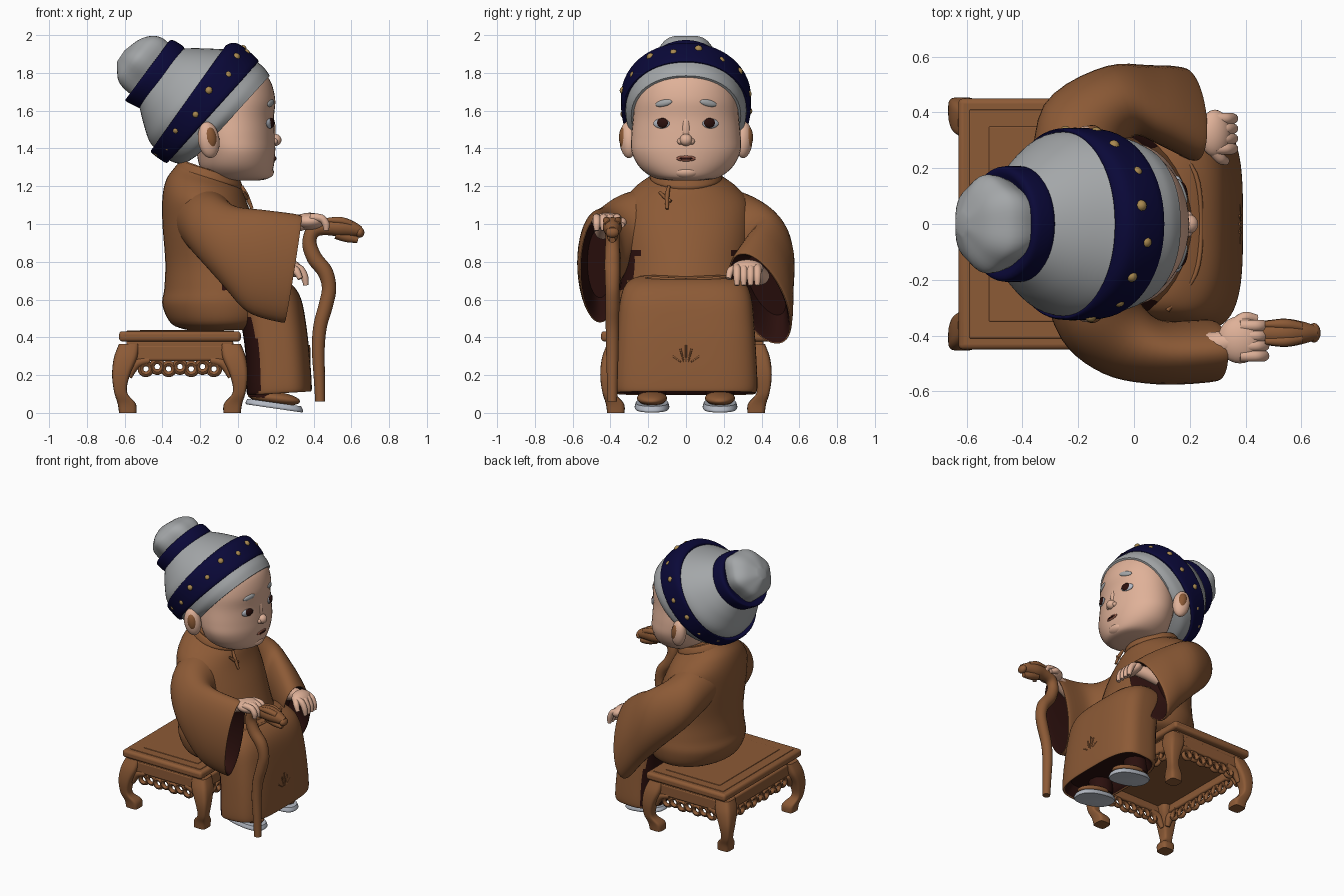
import bpy, bmesh, math
from mathutils import Vector as V

def material(name, col):
    m = bpy.data.materials.new(name)
    m.diffuse_color = (*col, 1)
    return m

BROWN = material("robe brown", (.265, .103, .037))
DARK = material("dark lining", (.024, .005, .004))
SKIN = material("skin", (.74, .44, .315))
HAIR = material("grey hair", (.37, .385, .395))
NAVY = material("navy band", (.003, .0025, .04))
GOLD = material("gold dots", (.40, .25, .08))
SOLE = material("pale sole", (.45, .48, .54))
LIPS = material("lips", (.28, .10, .065))

def ring(p0, p1, w, y=0):
    """Ellipse spanning two xz points, half width w along y."""
    a, b = V((p0[0], y, p0[1])), V((p1[0], y, p1[1]))
    return (a + b) / 2, V((0, w, 0)), (b - a) / 2

def spline(a, b, c, d, t):
    return (b * 2 + (c - a) * t + (a * 2 - b * 5 + c * 4 - d) * t**2 + (b * 3 - a - c * 3 + d) * t**3) / 2

def loft(name, rings, mats, rule=None, pw=1.0, n=40, steps=5, rip=0):
    """Smooth skin over rings (centre, u, v); rule(centre, normal, t) picks the material."""
    mats = mats if isinstance(mats, list) else [mats]
    bm, m, loops, ts, faces = bmesh.new(), len(rings), [], [], []
    for i in range(m - 1):
        q = [rings[max(0, min(m - 1, i + j))] for j in (-1, 0, 1, 2)]
        for k in range(steps + (i == m - 2)):
            c, u, v = [spline(*[r[s] for r in q], k / steps) for s in range(3)]
            vs = []
            for j in range(n):
                a = 2 * math.pi * j / n
                ca, sa, f = math.cos(a), math.sin(a), 1 + rip * math.cos(6 * a)
                vs.append(bm.verts.new(c + u * f * math.copysign(abs(ca)**pw, ca)
                                       + v * f * math.copysign(abs(sa)**pw, sa)))
            loops.append(vs)
            ts.append(i + k / steps)
    for i in range(len(loops) - 1):
        for j in range(n):
            k = (j + 1) % n
            faces.append((bm.faces.new((loops[i][j], loops[i][k], loops[i + 1][k], loops[i + 1][j])),
                          (ts[i] + ts[i + 1]) / 2))
    faces += [(bm.faces.new(loops[0]), 0), (bm.faces.new(loops[-1]), m - 1)]
    bmesh.ops.recalc_face_normals(bm, faces=bm.faces)
    if rule:
        for f, t in faces:
            f.material_index = int(rule(f.calc_center_median(), f.normal, t))
    me = bpy.data.meshes.new(name)
    bm.to_mesh(me)
    bm.free()
    ob = bpy.data.objects.new(name, me)
    bpy.context.collection.objects.link(ob)
    for x in mats:
        me.materials.append(x)
    return ob

def tube(name, pts, mat, n=14, steps=5):
    """Round tube through (x, y, z, radius) points."""
    rings = []
    for i, p in enumerate(pts):
        t = (V(pts[min(i + 1, len(pts) - 1)][:3]) - V(pts[max(i - 1, 0)][:3])).normalized()
        ref = V((0, 1, 0)) if abs(t.y) < .8 else V((0, 0, 1))
        u = t.cross(ref).normalized()
        rings.append((V(p[:3]), u * p[3], t.cross(u) * p[3]))
    return loft(name, rings, mat, n=n, steps=steps)

def ball(name, loc, scale, mat, rot=(0, 0, 0), seg=24):
    bpy.ops.mesh.primitive_uv_sphere_add(segments=seg, ring_count=seg // 2, location=loc, rotation=rot)
    ob = bpy.context.object
    ob.name, ob.scale = name, scale
    ob.data.materials.append(mat)

def box(name, lo, hi, mat=BROWN, bevel=.012):
    bpy.ops.mesh.primitive_cube_add(size=1, location=[(a + b) / 2 for a, b in zip(lo, hi)])
    ob = bpy.context.object
    ob.name, ob.scale = name, [b - a for a, b in zip(lo, hi)]
    bpy.ops.object.transform_apply(location=False, rotation=False, scale=True)
    ob.data.materials.append(mat)
    m = ob.modifiers.new("bevel", 'BEVEL')
    m.width, m.segments = bevel, 3

# Stool: seat, panel, waist, curved legs, aprons and carved loops
MX = -.3075
box("seat", (-.63, -.45, .378), (.015, .45, .432), bevel=.018)
box("seat_panel", (-.59, -.41, .42), (-.02, .41, .436), bevel=.004)
box("seat_inner_panel", (-.52, -.35, .43), (-.08, .35, .44), bevel=.004)
box("seat_waist", (-.59, -.41, .33), (-.025, .41, .385))
leg = [(.365, .268, .055), (.29, .288, .062), (.2, .312, .047), (.11, .314, .034), (.05, .282, .048), (0, .276, .046)]
for sx in (-1, 1):
    for sy in (-1, 1):
        loft("stool_leg", [(V((MX + sx * c, sy * (c + .095), z)), V((h, 0, 0)), V((0, h, 0)))
                           for z, c, h in leg], BROWN, pw=.5, n=24)
for s in (-1, 1):
    box("side_apron", (-.56, s * .395 - .018, .275), (-.055, s * .395 + .018, .36))
    box("end_apron", (MX + s * .285 - .018, -.36, .275), (MX + s * .285 + .018, .36, .36))
    spots = [((MX + i * .06, s * .395, .245 - .012 * (i % 2)), (math.pi / 2, 0, 0)) for i in range(-3, 4)]
    spots += [((MX + s * .285, i * .07, .245 - .012 * (i % 2)), (0, math.pi / 2, 0)) for i in range(-4, 5)]
    for loc, rot in spots:
        bpy.ops.mesh.primitive_torus_add(major_radius=.029, minor_radius=.015, major_segments=18,
                                         minor_segments=8, location=loc, rotation=rot)
        bpy.context.object.name = "carved_loop"
        bpy.context.object.data.materials.append(BROWN)
    for e in (-1, 1):
        tube("carved_bracket", [(MX + e * .27, s * .395, .19, .016), (MX + e * .23, s * .395, .26, .026),
                                (MX + e * .16, s * .395, .28, .02)], BROWN)
        tube("carved_bracket", [(MX + s * .285, e * .36, .19, .016), (MX + s * .285, e * .33, .26, .026),
                                (MX + s * .285, e * .26, .28, .02)], BROWN)

# Robe body, dark beside the lap where the sleeves open
loft("robe_body", [ring((-.25, .435), (.1, .44), .25), ring((-.35, .47), (.2, .48), .33),
     ring((-.4, .57), (.24, .58), .36), ring((-.39, .66), (.22, .68), .35), ring((-.385, .8), (.18, .8), .335),
     ring((-.4, 1.0), (.12, .95), .345), ring((-.4, 1.14), (.06, 1.08), .335), ring((-.38, 1.235), (.03, 1.16), .265),
     ring((-.335, 1.3), (.01, 1.2), .185), ring((-.3, 1.34), (-.01, 1.24), .165)], [BROWN, DARK],
     lambda c, n, t: c.x > -.1 and .66 < c.z < .87 and abs(c.y) > .44 - c.z * .22)
loft("collar", [ring((-.32, 1.28), (.02, 1.185), .182), ring((-.333, 1.295), (.023, 1.2), .19),
     ring((-.31, 1.33), (.01, 1.235), .175), ring((-.3, 1.33), (0, 1.23), .16)], BROWN)
tube("collar_tassel", [(.02, -.09, 1.2, .008), (.045, -.1, 1.15, .012), (.075, -.1, 1.08, .008)], BROWN)
tube("collar_clasp", [(.03, -.14, 1.17, .008), (.045, -.11, 1.14, .01), (.06, -.08, 1.12, .008)], BROWN)

# Skirt over the lap with a dark inside and back
loft("skirt", [ring((.1, .17), (.34, .18), .32), ring((.075, .11), (.37, .13), .35), ring((.05, .095), (.388, .115), .37),
     ring((.045, .14), (.39, .16), .378), ring((.04, .3), (.38, .3), .372), ring((.02, .45), (.362, .46), .362),
     ring((-.02, .58), (.335, .6), .35), ring((-.06, .66), (.285, .68), .325), ring((-.1, .69), (.2, .725), .28),
     ring((-.05, .7), (.12, .735), .2)],
     [BROWN, DARK], lambda c, n, t: t < 1.5 or (n.x < -.6 and c.z < .5), pw=.6, n=64)
tube("lap_seam", [(.12, -.31, .695, .008), (.22, -.18, .713, .008), (.24, 0, .705, .008), (.22, .18, .713, .008),
                  (.12, .31, .695, .008)], BROWN)
for y0, z1 in ((-.07, .30), (-.03, .34), (0, .36), (.03, .34), (.07, .30)):
    tube("hem_leaf", [(.381, y0 * .4, .27, .004), (.377, y0, z1, .005)], BROWN, n=8)

# Sleeves with open dark mouths
def arm(yaw, c, hw, hh, lean=0):
    a = math.radians(yaw)
    return V(c), V((-math.sin(a), math.cos(a), 0)) * hw, V((lean, 0, hh))

def sleeve(name, rings, inward):
    c, u, v = rings[-1]
    k = len(rings) - .5
    rings += [(c, u * .84, v * .92), (c + V(inward), u * .6, v * .65)]
    loft(name, rings, [BROWN, DARK], lambda c, n, t: t > k)

sleeve("right_sleeve", [arm(-80, (-.18, -.14, 1.04), .17, .17), arm(-55, (-.13, -.32, .97), .16, .19),
       arm(-30, (-.04, -.415, .88), .14, .215, .02), arm(-5, (.09, -.46, .805), .115, .27, .04),
       arm(3, (.27, -.455, .765), .112, .285, .045)], (-.2, 0, .03))
sleeve("left_sleeve", [arm(90, (-.2, .14, 1.05), .17, .17), arm(60, (-.18, .345, .955), .165, .19),
       arm(20, (-.05, .44, .83), .135, .22, .02),
       (V((.08, .43, .72)), V((.02, .12, .03)), V((.03, -.07, .24))),
       (V((.19, .395, .615)), V((.03, .115, .06)), V((.05, -.12, .235)))], (-.13, .03, .06))

# Hands
ball("right_palm", (.38, -.415, 1.015), (.08, .085, .045), SKIN)
tube("right_wrist", [(.2, -.44, .96, .045), (.3, -.43, 1.0, .045), (.37, -.42, 1.015, .042)], SKIN)
tube("right_thumb", [(.36, -.36, 1.02, .022), (.40, -.335, 1.01, .021), (.44, -.34, .995, .015)], SKIN)
ball("left_palm", (.29, .325, .765), (.06, .085, .042), SKIN, (0, .5, 0))
tube("left_wrist", [(.12, .4, .72, .045), (.2, .37, .75, .045), (.28, .34, .765, .038)], SKIN)
tube("left_thumb", [(.28, .27, .77, .022), (.31, .235, .75, .02), (.33, .225, .71, .014)], SKIN)
for i in range(4):
    y = -.365 - .036 * i
    tube("right_finger", [(.38, y, 1.035, .021), (.44, y, 1.03, .021), (.465, y, 1.0, .02), (.468, y, .965, .013)], SKIN)
    y = .27 + .036 * i
    tube("left_finger", [(.29, y, .775, .021), (.33, y, .76, .021), (.352, y, .72, .02), (.36, y, .675, .013)], SKIN)

# Shoes and lower legs
for s in (-1, 1):
    y = s * .18
    loft("shoe_sole", [ring((.045, .045), (.34, .002), .088, y), ring((.04, .055), (.345, .012), .092, y),
                       ring((.05, .075), (.335, .035), .085, y)], SOLE, pw=.8)
    ball("shoe_upper", (.19, y, .078), (.14, .08, .036), BROWN, (0, .13, 0))
    tube("trouser_leg", [(.13, y, .08, .075), (.14, y, .2, .085)], DARK)

# Walking stick with a carved beast head
Y = -.39
tube("cane", [(.435, Y, .06, .026), (.43, Y, .2, .03), (.425, Y, .34, .034), (.435, Y, .46, .036), (.465, Y, .57, .038),
     (.482, Y, .66, .038), (.462, Y, .745, .041), (.405, Y, .82, .041), (.378, Y, .9, .038), (.40, Y, .965, .04),
     (.47, Y, .985, .045), (.54, Y, .985, .052), (.60, Y, .975, .042), (.65, Y, .96, .026)], BROWN)
tube("cane_jaw", [(.52, Y, .95, .03), (.58, Y, .93, .027), (.635, Y, .915, .016)], BROWN)
ball("cane_snout", (.645, Y, .955), (.024, .035, .028), BROWN)
for s in (-1, 1):
    tube("cane_horn", [(.60, Y + s * .02, 1.0, .018), (.54, Y + s * .03, 1.018, .02), (.47, Y + s * .03, 1.02, .012)], BROWN)

# Face
loft("face", [ring((-.1, 1.23), (.11, 1.23), .08), ring((-.15, 1.245), (.165, 1.245), .17),
     ring((-.2, 1.3), (.188, 1.3), .245), ring((-.22, 1.38), (.197, 1.38), .287), ring((-.24, 1.46), (.195, 1.46), .29),
     ring((-.24, 1.56), (.19, 1.56), .28), ring((-.24, 1.66), (.197, 1.66), .272),
     ring((-.22, 1.76), (.17, 1.76), .245), ring((-.2, 1.83), (.11, 1.83), .2)], SKIN)
ball("nose_tip", (.197, 0, 1.445), (.033, .034, .032), SKIN)
ball("nose_bridge", (.177, 0, 1.5), (.022, .024, .07), SKIN)
ball("chin", (.145, 0, 1.275), (.045, .07, .035), SKIN)
ball("mouth", (.192, 0, 1.347), (.009, .052, .016), LIPS)
ball("mouth_opening", (.197, 0, 1.347), (.008, .036, .007), DARK)
for s in (-1, 1):
    ball("nostril_wing", (.19, s * .03, 1.437), (.02, .017, .017), SKIN)
    ball("eye", (.169, s * .13, 1.532), (.013, .046, .026), SOLE, (0, 0, s * .36))
    ball("iris", (.177, s * .125, 1.535), (.012, .032, .026), DARK, (0, 0, s * .36))
    ball("eyebrow", (.172, s * .118, 1.64), (.012, .048, .018), HAIR, (s * -.2, 0, s * .36))
    ball("ear", (-.155, s * .305, 1.445), (.058, .046, .097), SKIN, (0, -.15, s * -.35))
    ball("ear_hollow", (-.145, s * .328, 1.455), (.033, .026, .06), BROWN, (0, -.15, s * -.35))

# Hair, bands and bun
loft("hair", [ring((-.22, 1.36), (.168, 1.785), .29), ring((-.29, 1.32), (.14, 1.825), .312),
     ring((-.36, 1.335), (.1, 1.86), .32), ring((-.42, 1.38), (.02, 1.925), .33), ring((-.47, 1.44), (-.07, 1.925), .325),
     ring((-.5, 1.53), (-.18, 1.93), .275), ring((-.515, 1.59), (-.27, 1.93), .225),
     ring((-.53, 1.65), (-.34, 1.925), .175)], HAIR, n=56, pw=.93)
loft("head_band", [ring((-.365, 1.335), (.085, 1.845), .315), ring((-.385, 1.325), (.105, 1.87), .34),
     ring((-.45, 1.37), (0, 1.955), .345), ring((-.46, 1.39), (-.065, 1.945), .338),
     ring((-.43, 1.4), (-.06, 1.915), .31)], NAVY, n=56, pw=.97)
for i in range(16):
    a = 2 * math.pi * (i + .5) / 16
    r = .965 + .012 * (i % 2)
    ball("gold_dot", (-.18 + .235 * r * math.sin(a) - .02 * (i % 2), .345 * r * math.cos(a),
                      1.635 + .285 * r * math.sin(a) + .018 * (i % 2)), (.021,) * 3, GOLD, seg=12)
loft("bun_band", [ring((-.5, 1.63), (-.3, 1.915), .18), ring((-.51, 1.61), (-.285, 1.935), .205),
     ring((-.585, 1.645), (-.34, 1.972), .207), ring((-.595, 1.66), (-.365, 1.968), .19),
     ring((-.57, 1.68), (-.37, 1.95), .16)], NAVY)
loft("bun", [ring((-.57, 1.68), (-.36, 1.96), .155), ring((-.615, 1.72), (-.40, 1.99), .17),
     ring((-.638, 1.76), (-.45, 2.0), .165), ring((-.642, 1.81), (-.52, 1.98), .12),
     ring((-.64, 1.86), (-.6, 1.92), .035)], HAIR, rip=.035, n=48)

# Smooth shading with sharp edges kept
bpy.ops.object.select_all(action='SELECT')
bpy.context.view_layer.objects.active = bpy.data.objects["hair"]
bpy.ops.object.shade_smooth_by_angle(angle=math.radians(45))
